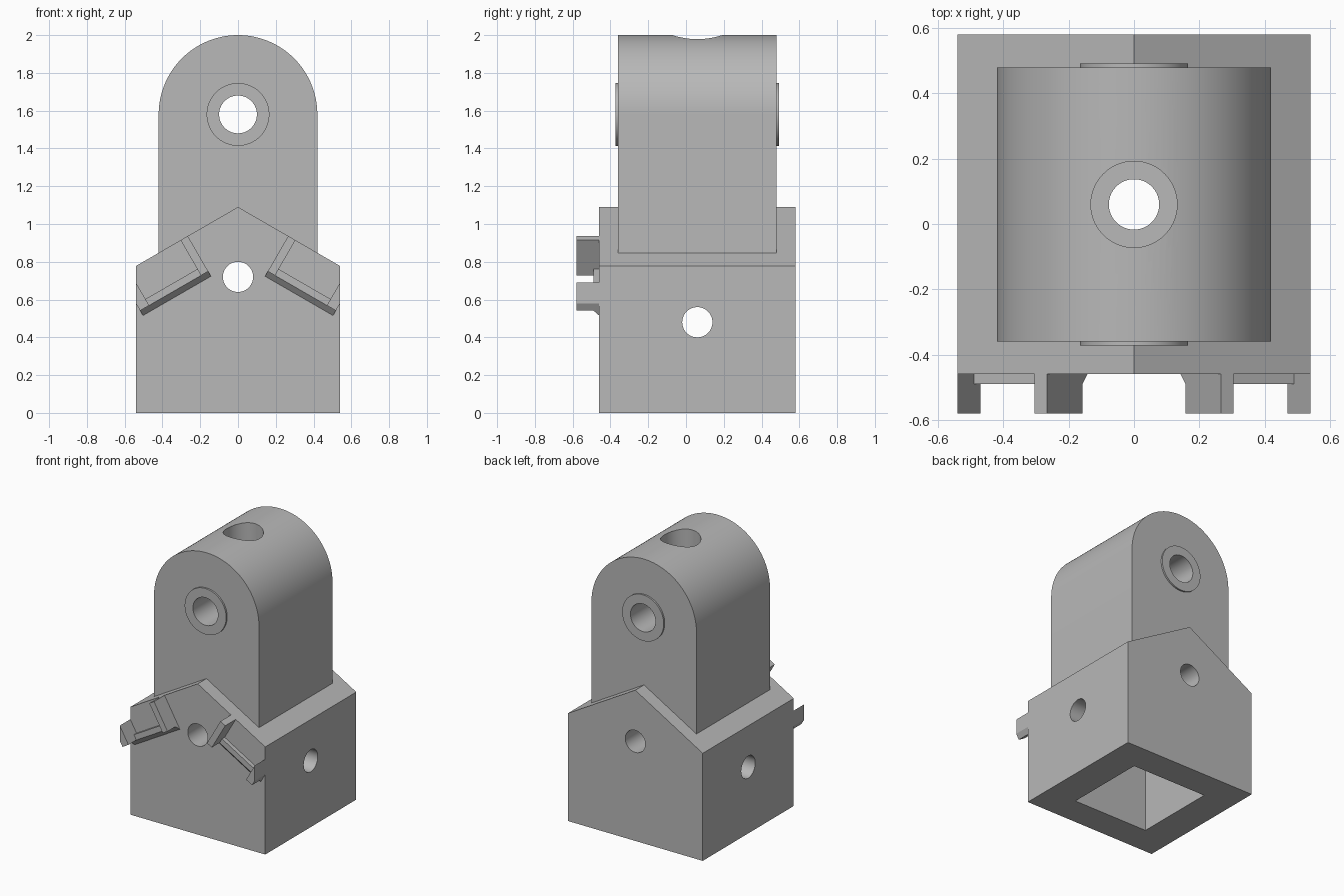
import bpy, bmesh, math
from mathutils import Vector

if "Cube" in bpy.data.objects:
    bpy.data.objects.remove(bpy.data.objects["Cube"])

grey = bpy.data.materials.new("mid grey")
grey.diffuse_color = (0.48, 0.48, 0.48, 1)
grey.use_nodes = True
grey.node_tree.nodes["Principled BSDF"].inputs["Base Color"].default_value = grey.diffuse_color
CY = 0.06  # depth centre of the base and tower


def make(name, bm):
    bmesh.ops.recalc_face_normals(bm, faces=bm.faces)
    mesh = bpy.data.meshes.new(name)
    bm.to_mesh(mesh)
    bm.free()
    mesh.materials.append(grey)
    obj = bpy.data.objects.new(name, mesh)
    bpy.context.collection.objects.link(obj)
    return obj


def extrude(bm, points, offset):
    """Closed 3D outline swept along an offset."""
    face = bm.faces.new([bm.verts.new(p) for p in points])
    result = bmesh.ops.extrude_face_region(bm, geom=[face], use_keep_orig=True)
    verts = [g for g in result["geom"] if isinstance(g, bmesh.types.BMVert)]
    bmesh.ops.translate(bm, verts=verts, vec=offset)


def prism(name, outline, y0, y1):
    """Front outline (x, z) swept through the depth."""
    bm = bmesh.new()
    extrude(bm, [(x, y0, z) for x, z in outline], Vector((0, y1 - y0, 0)))
    return make(name, bm)


def circle(cx, cz, r, n=96):
    return [(cx + r * math.cos(2 * math.pi * i / n),
             cz + r * math.sin(2 * math.pi * i / n)) for i in range(n)]


def rod(name, axis, r, a, b, c0, c1):
    """Cylinder along an axis from c0 to c1; a, b are the other coordinates."""
    place = {"x": lambda u, v, c: (c, u, v), "y": lambda u, v, c: (u, c, v),
             "z": lambda u, v, c: (u, v, c)}[axis]
    bm = bmesh.new()
    extrude(bm, [place(u, v, c0) for u, v in circle(a, b, r)],
            Vector(place(0, 0, c1 - c0)))
    return make(name, bm)


def boolean(target, tool, operation):
    mod = target.modifiers.new("bool", "BOOLEAN")
    mod.operation, mod.solver, mod.object = operation, "EXACT", tool
    bpy.context.view_layer.objects.active = target
    bpy.ops.object.modifier_apply(modifier=mod.name)
    bpy.data.objects.remove(tool)


# Gabled base
body = prism("bracket_body",
             [(-0.54, 0), (0.54, 0), (0.54, 0.778), (0, 1.09), (-0.54, 0.778)],
             -0.46, 0.58)

# Round-topped tower, with a thin boss on both ends
arch = [(0.42 * math.cos(math.pi * i / 64), 1.58 + 0.42 * math.sin(math.pi * i / 64))
        for i in range(65)]
boolean(body, prism("tower", [(-0.42, 0.5), (0.42, 0.5)] + arch, -0.36, 0.48), "UNION")
boolean(body, rod("boss", "y", 0.166, 0, 1.58, -0.372, 0.492), "UNION")

# Square socket underneath
socket = prism("socket", [(-0.305, -0.1), (0.305, -0.1), (0.305, 0.96), (-0.305, 0.96)],
               CY - 0.305, CY + 0.305)
boolean(body, socket, "DIFFERENCE")

# Bores: pin, front to back, side to side, counterbored top
for cutter in (rod("pin_bore", "y", 0.1, 0, 1.58, -1, 1),
               rod("front_bore", "y", 0.08, 0, 0.72, -1, 1),
               rod("side_bore", "x", 0.08, CY, 0.48, -1, 1),
               rod("top_bore", "z", 0.077, 0, CY, 0.7, 2.2),
               rod("top_counterbore", "z", 0.132, 0, CY, 1.2, 2.2)):
    boolean(body, cutter, "DIFFERENCE")

# Slanted clips on the front: two ribs joined by a low chamfered lip
along = Vector((math.cos(math.pi / 6), 0, -0.5))
up = Vector((0.5, 0, math.cos(math.pi / 6)))
rib = [(-0.46, 0.698), (-0.49, 0.728), (-0.58, 0.728), (-0.58, 0.944), (-0.46, 0.944)]
lip = [(-0.46, 0.698), (-0.49, 0.728), (-0.49, 0.767), (-0.46, 0.767)]
clips = []
for side, label in ((1, "right"), (-1, "left")):
    bm = bmesh.new()
    for profile, u0, u1 in ((rib, -0.238, -0.194), (lip, -0.194, 0.123), (rib, 0.123, 0.178)):
        extrude(bm, [along * u0 + up * v + Vector((0, y, 0)) for y, v in profile],
                along * (u1 - u0))
    # Trim flush with the side of the base
    cut = bmesh.ops.bisect_plane(bm, geom=bm.verts[:] + bm.edges[:] + bm.faces[:],
                                 plane_co=(0.54, 0, 0), plane_no=(1, 0, 0), clear_outer=True)
    edges = [e for e in cut["geom_cut"] if isinstance(e, bmesh.types.BMEdge)]
    bmesh.ops.holes_fill(bm, edges=edges, sides=0)
    for v in bm.verts:
        v.co.x *= side
    clips.append(make(label + "_clip", bm))

# Smooth the round surfaces, keep edges sharp
bpy.ops.object.select_all(action="DESELECT")
body.select_set(True)
bpy.context.view_layer.objects.active = body
bpy.ops.object.shade_smooth_by_angle(angle=math.radians(25))
